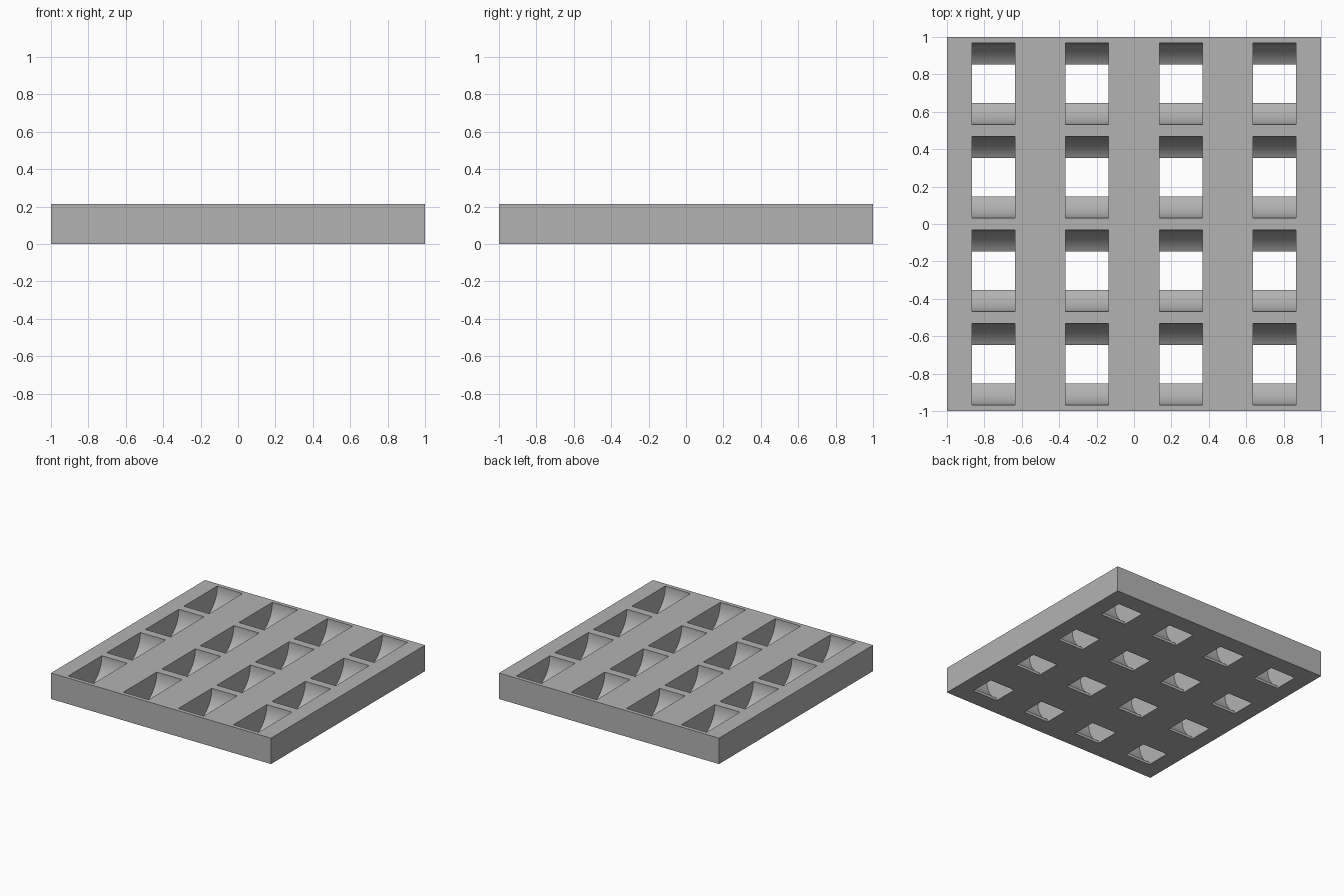
import bpy, bmesh, math

cube = bpy.data.objects.get("Cube")
if cube:
    bpy.data.objects.remove(cube, do_unlink=True)

HEIGHT = 0.213       # plate thickness
RADIUS = 0.217       # rounded pocket
HALF_WIDTH = 0.115   # half the slot width along x
HALF_GAP = 0.103     # half the through opening along y
SEGMENTS = 32

grey = bpy.data.materials.new("plain grey")
grey.use_nodes = True
colour = (0.45, 0.45, 0.45, 1)
grey.diffuse_color = colour
grey.node_tree.nodes["Principled BSDF"].inputs["Base Color"].default_value = colour


def make_object(name, bm):
    bmesh.ops.recalc_face_normals(bm, faces=bm.faces)
    mesh = bpy.data.meshes.new(name)
    bm.to_mesh(mesh)
    bm.free()
    mesh.materials.append(grey)
    obj = bpy.data.objects.new(name, mesh)
    bpy.context.collection.objects.link(obj)
    return obj


def slot_profile():
    """Half-round pocket with a straight opening through its floor."""
    limit = math.acos(HALF_GAP / RADIUS)
    right = [(RADIUS * math.cos(limit * i / SEGMENTS),
              HEIGHT - RADIUS * math.sin(limit * i / SEGMENTS))
             for i in range(SEGMENTS + 1)]
    right = [(RADIUS, HEIGHT + 0.1)] + right + [(HALF_GAP, -0.1)]
    return right + [(-y, z) for y, z in reversed(right)]


# Square plate
bm = bmesh.new()
bmesh.ops.create_cube(bm, size=1)
bmesh.ops.scale(bm, vec=(2, 2, HEIGHT), verts=bm.verts)
bmesh.ops.translate(bm, vec=(0, 0, HEIGHT / 2), verts=bm.verts)
plate = make_object("slotted_plate", bm)

# Four by four grid of slot cutters
bm = bmesh.new()
profile = slot_profile()
for col in range(4):
    for row in range(4):
        cx, cy = -0.75 + 0.5 * col, -0.75 + 0.5 * row
        face = bm.faces.new([bm.verts.new((cx - HALF_WIDTH, cy + y, z)) for y, z in profile])
        extruded = bmesh.ops.extrude_face_region(bm, geom=[face], use_keep_orig=True)
        moved = [v for v in extruded["geom"] if isinstance(v, bmesh.types.BMVert)]
        bmesh.ops.translate(bm, vec=(2 * HALF_WIDTH, 0, 0), verts=moved)
cutter = make_object("slot_cutters", bm)
cutter.hide_render = True

# Cut the slots, then remove the cutters
cut = plate.modifiers.new("slots", "BOOLEAN")
cut.operation = "DIFFERENCE"
cut.solver = "EXACT"
cut.object = cutter
bpy.context.view_layer.objects.active = plate
plate.select_set(True)
bpy.ops.object.modifier_apply(modifier=cut.name)
bpy.data.objects.remove(cutter, do_unlink=True)
bpy.ops.object.shade_smooth_by_angle(angle=math.radians(25))
